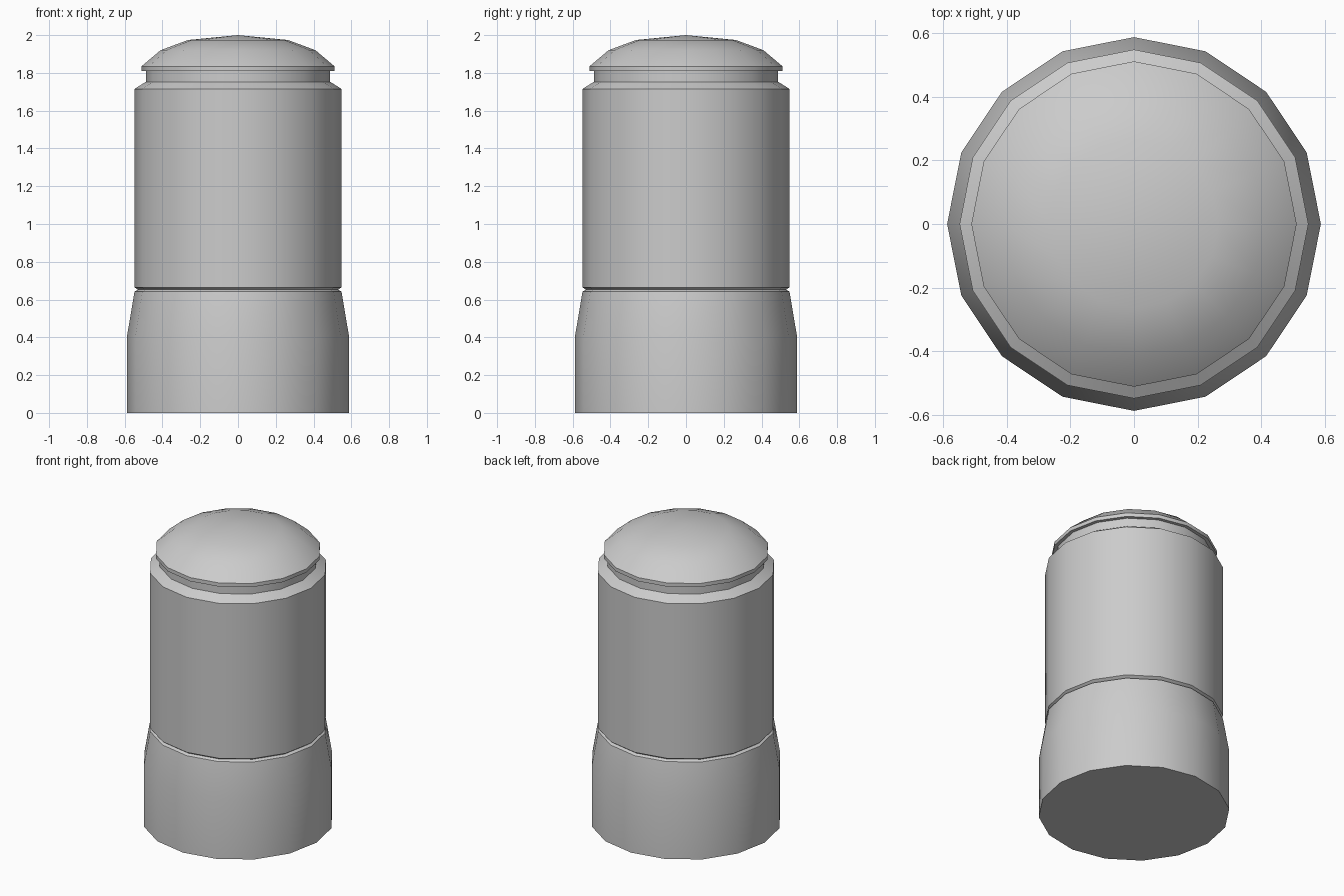
import bpy, bmesh
from math import cos, sin, pi, radians

if "Cube" in bpy.data.objects:
    bpy.data.objects.remove(bpy.data.objects["Cube"])

SIDES = 16


def lathe(name, profile):
    """Turn (radius, z) points about z; radius 0 makes a pole, ends are left open."""
    bm = bmesh.new()
    rings = []
    for r, z in profile:
        if r == 0:
            rings.append([bm.verts.new((0, 0, z))] * SIDES)
        else:
            rings.append([bm.verts.new((r * cos(2 * pi * i / SIDES), r * sin(2 * pi * i / SIDES), z))
                          for i in range(SIDES)])
    for low, high in zip(rings, rings[1:]):
        for i in range(SIDES):
            j = (i + 1) % SIDES
            quad = [low[i], low[j], high[j], high[i]]
            bm.faces.new(list(dict.fromkeys(quad)))
    mesh = bpy.data.meshes.new(name)
    bm.to_mesh(mesh)
    bm.free()
    obj = bpy.data.objects.new(name, mesh)
    bpy.context.collection.objects.link(obj)
    bpy.ops.object.select_all(action='DESELECT')
    obj.select_set(True)
    bpy.context.view_layer.objects.active = obj
    bpy.ops.object.shade_smooth_by_angle(angle=radians(30))
    return obj


# Base: closed foot, tapering up to the groove
lathe("base", [(0, 0), (0.587, 0), (0.587, 0.41), (0.548, 0.642), (0.53, 0.652)])

# Body: from the groove up to the chamfered shoulder and neck
lathe("body", [(0.53, 0.652), (0.548, 0.665), (0.548, 1.715), (0.488, 1.753), (0.488, 1.81)])

# Cap: thin rim with a shallow dome
lathe("cap", [(0.488, 1.81), (0.511, 1.81), (0.511, 1.835), (0.41, 1.92), (0.265, 1.974), (0, 2.0)])
